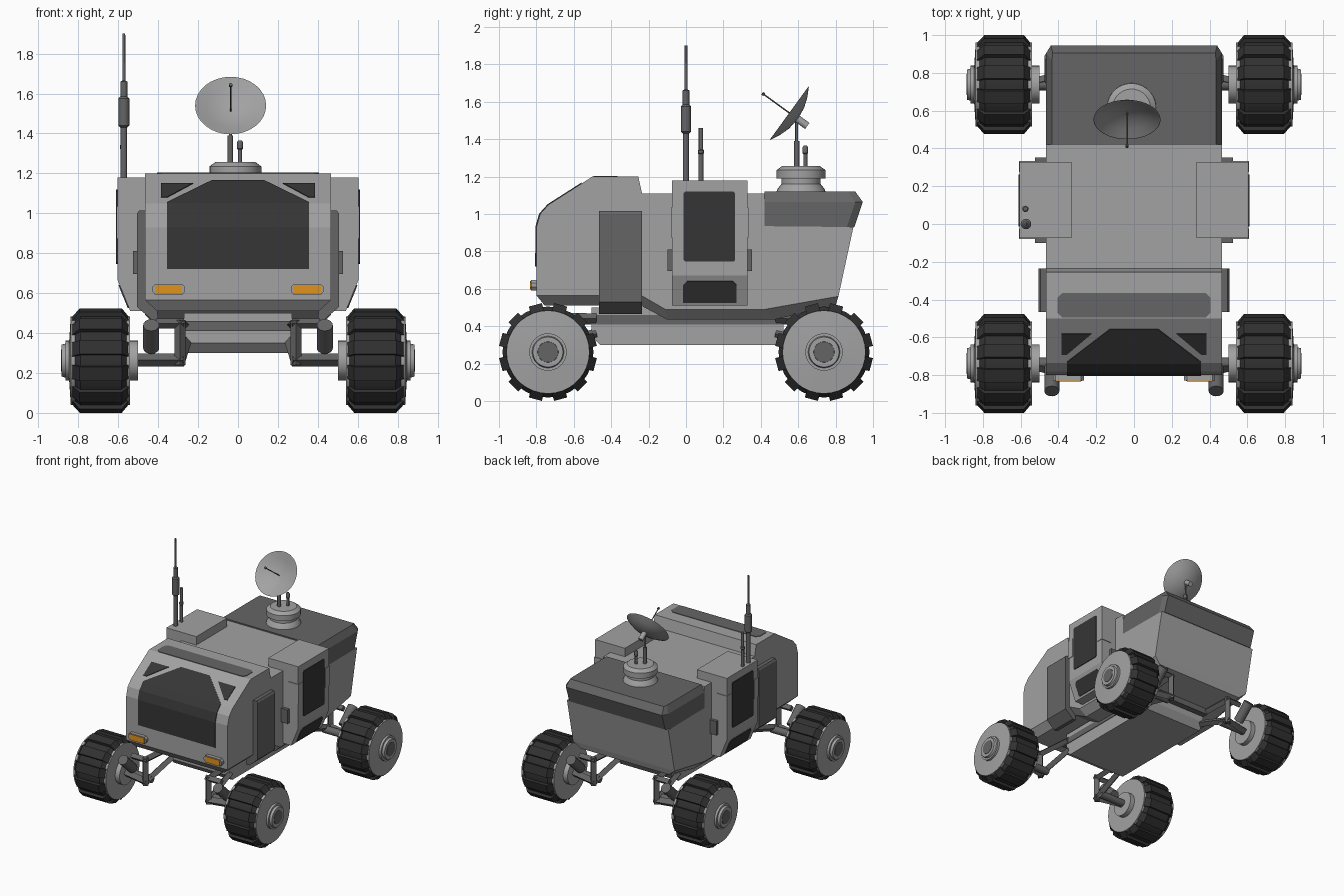
import bpy, bmesh, math
from mathutils import Vector

if "Cube" in bpy.data.objects:
    bpy.data.objects.remove(bpy.data.objects["Cube"])

def material(name, r, g, b):
    m = bpy.data.materials.new(name)
    m.diffuse_color = (r, g, b, 1)
    m.use_nodes = True
    m.node_tree.nodes["Principled BSDF"].inputs["Base Color"].default_value = m.diffuse_color
    return m

LIGHT = material("light grey", .36, .36, .36)
DARK = material("dark grey", .13, .13, .13)
GLASS = material("window black", .036, .036, .036)
RUBBER = material("tyre black", .03, .03, .03)
AMBER = material("amber", .75, .29, .012)

def finish(name, bm, mat, mirror="", smooth=False):
    me = bpy.data.meshes.new(name)
    bm.to_mesh(me)
    bm.free()
    me.materials.append(mat)
    ob = bpy.data.objects.new(name, me)
    bpy.context.collection.objects.link(ob)
    if smooth:
        bpy.ops.object.select_all(action='DESELECT')
        ob.select_set(True)
        bpy.context.view_layer.objects.active = ob
        bpy.ops.object.shade_smooth_by_angle(angle=math.radians(32))
    if mirror:
        mod = ob.modifiers.new("mirror", 'MIRROR')
        mod.use_axis = ("x" in mirror, "y" in mirror, False)
        mod.use_mirror_merge = False
    return ob

def add_loft(bm, rings):
    vs = [[bm.verts.new(p) for p in ring] for ring in rings]
    n = len(rings[0])
    faces = [bm.faces.new(vs[0]), bm.faces.new(vs[-1])]
    for a, b in zip(vs, vs[1:]):
        for i in range(n):
            j = (i + 1) % n
            faces.append(bm.faces.new((a[i], a[j], b[j], b[i])))
    bmesh.ops.recalc_face_normals(bm, faces=faces)

def loft(name, rings, mat, mirror="", smooth=False):
    bm = bmesh.new()
    add_loft(bm, rings)
    return finish(name, bm, mat, mirror, smooth)

def prism(name, pts, axis, a, b, mat, mirror=""):
    put = {"x": lambda u, v, d: (d, u, v), "y": lambda u, v, d: (u, d, v),
           "z": lambda u, v, d: (u, v, d)}[axis]
    return loft(name, [[put(u, v, d) for u, v in pts] for d in (a, b)], mat, mirror)

def box(name, x, y, z, mat, mirror=""):
    pts = [(x[0], y[0]), (x[1], y[0]), (x[1], y[1]), (x[0], y[1])]
    return prism(name, pts, "z", z[0], z[1], mat, mirror)

def lathe(name, profile, base, axis, mat, mirror="", n=24, smooth=True):
    axis = Vector(axis).normalized()
    side = axis.orthogonal().normalized()
    up = axis.cross(side)
    rings = []
    for d, r in profile:
        rings.append([Vector(base) + axis * d + r * (side * math.cos(t) + up * math.sin(t))
                      for t in [2 * math.pi * (i + .5) / n for i in range(n)]])
    return loft(name, rings, mat, mirror, smooth)

def rod(name, p, q, r, mat, mirror="", n=12):
    d = Vector(q) - Vector(p)
    return lathe(name, [(0, r), (d.length, r)], p, d, mat, mirror, n, n > 4)

def drape(name, pts, surface, facing, mat, mirror=""):
    """Thin plate that follows a (depth, z) surface line."""
    bm = bmesh.new()
    bm.faces.new([bm.verts.new((u, 0, z)) for u, z in pts])
    for _, z in surface:
        bmesh.ops.bisect_plane(bm, geom=bm.verts[:] + bm.edges[:] + bm.faces[:],
                               plane_co=(0, 0, z), plane_no=(0, 0, 1))
    for v in bm.verts:
        u, z = v.co.x, v.co.z
        for (d0, z0), (d1, z1) in zip(surface, surface[1:]):
            if z0 - 1e-5 <= z <= z1 + 1e-5:
                d = d0 + (d1 - d0) * (z - z0) / (z1 - z0)
        v.co = (u, d - .003, z) if facing == "front" else (d + .003, u, z)
    ob = finish(name, bm, mat)
    sol = ob.modifiers.new("thickness", 'SOLIDIFY')
    sol.thickness, sol.offset = .006, 0
    if mirror:
        mod = ob.modifiers.new("mirror", 'MIRROR')
        mod.use_mirror_merge = False
    return ob

# Hull: side profile, then a chamfered keel below it
NOSE = [(-.80, .565), (-.80, .93), (-.78, 1.0), (-.735, 1.05), (-.50, 1.2)]
prism("hull", NOSE + [(-.255, 1.2), (-.235, 1.11), (.42, 1.11), (.42, .935), (.895, .93),
                      (.815, .56), (.42, .49), (-.11, .49), (-.24, .565)], "x", -.465, .465, LIGHT)
keel = [(-.80, .565, -.755, .51), (-.24, .565, -.24, .51), (-.11, .49, -.10, .435),
        (.42, .49, .47, .435), (.815, .56, .80, .51)]
loft("keel", [[(.465, a, b), (.405, c, d), (-.405, c, d), (-.465, a, b)] for a, b, c, d in keel], LIGHT)

# Rear deck cover
deck = [(.465, .44, .90, .93), (.465, .44, .945, 1.065), (.435, .43, .905, 1.12)]
loft("rear_deck", [[(-w, .42, z), (w, .42, z), (w, y - .04, z), (b, y, z), (-b, y, z), (-w, y - .04, z)]
                   for w, b, y, z in deck], DARK)

# Chassis
prism("chassis", [(-.505, .5), (-.505, .35), (-.46, .30), (.48, .30), (.52, .36), (.52, .5)],
      "x", -.27, .27, LIGHT)
box("chassis_flange", (-.275, .275), (-.55, .57), (.41, .46), DARK)

# Windscreen, corner windows and roof stripe
drape("windscreen", [(-.355, .72), (.355, .72), (.355, 1.055), (.13, 1.165), (-.13, 1.165), (-.355, 1.055)],
      NOSE, "front", GLASS)
drape("corner_window", [(.385, 1.15), (.385, 1.08), (.355, 1.08), (.225, 1.15)], NOSE, "front", GLASS, "x")
prism("roof_stripe", [(-.38, -.495), (.38, -.495), (.405, -.47), (.405, -.39), (.38, -.365),
                      (-.38, -.365), (-.405, -.39), (-.405, -.47)], "z", 1.197, 1.204, DARK)

# Headlights
prism("headlight_housing", [(.265, .61), (.28, .59), (.415, .59), (.43, .61), (.43, .63), (.415, .647),
                            (.28, .647), (.265, .63)], "y", -.828, -.79, LIGHT, "x")
box("headlight_lens", (.28, .415), (-.834, -.82), (.595, .642), AMBER, "x")

# Side panels
prism("side_panel", [(.44, 1.015), (.495, 1.015), (.505, 1.0), (.505, .53), (.43, .465), (.40, .465)],
      "y", -.465, -.235, DARK, "x")

# Door pods with windows, grips and hinge blocks
POD = [(.54, .51), (.605, .67), (.605, 1.18)]
prism("door_pod", POD + [(.33, 1.18), (.33, .51)], "y", -.075, .328, LIGHT, "x")
drape("door_window", [(-.013, .755), (-.003, .745), (.253, .745), (.263, .755), (.263, 1.11),
                      (.253, 1.12), (-.003, 1.12), (-.013, 1.11)], POD, "side", GLASS, "x")
drape("lower_window", [(-.015, .525), (.27, .525), (.27, .62), (.25, .64), (.005, .64), (-.015, .62)],
      POD, "side", GLASS, "x")
for y in ((-.08, -.025), (.275, .333)):
    box("door_grip", (.515, .609), y, (.875, 1.035), LIGHT, "x")
box("hinge_block", (.44, .525), (-.10, .352), (.695, .81), DARK, "x")

# Wheels, mirrored to all four corners
WY, WZ = .738, .262
hub = (0, WY, WZ)
lathe("tyre", [(.548, .212), (.585, .243), (.79, .243), (.83, .212)], hub, (1, 0, 0), RUBBER, "xy", 36)
bm = bmesh.new()
for k in range(12):
    t = 2 * math.pi * (k + .5) / 12
    out, tan = Vector((0, math.cos(t), math.sin(t))), Vector((0, -math.sin(t), math.cos(t)))
    section = [(.545, .19), (.545, .215), (.582, .261), (.793, .261), (.834, .215), (.834, .19)]
    add_loft(bm, [[Vector((x, WY, WZ)) + out * r + tan * s for x, r in section] for s in (-.036, .036)])
finish("tyre_lugs", bm, RUBBER, "xy")
lathe("wheel_disc", [(.50, .085), (.50, .10), (.54, .10), (.54, .222), (.838, .222), (.846, .10),
                     (.865, .10), (.865, .085), (.884, .08)], hub, (1, 0, 0), LIGHT, "xy", 36)
lathe("hub_cap", [(.87, .058), (.887, .055)], hub, (1, 0, 0), DARK, "xy")

# Suspension
rod("axle", (.27, WY, WZ + .005), (.56, WY, WZ + .005), .03, DARK, "xy")
rod("lower_arm", (.27, .80, .265), (.50, .75, .265), .032, DARK, "xy", 4)
rod("upright", (.29, .80, .24), (.29, .80, .465), .028, DARK, "xy", 4)
rod("upper_arm", (.27, .80, .448), (.41, .80, .448), .026, DARK, "xy", 4)
rod("trailing_upper", (.27, .48, .44), (.29, .80, .448), .028, DARK, "xy", 4)
rod("trailing_lower", (.26, .48, .36), (.29, .80, .262), .028, DARK, "xy", 4)
rod("damper", (.435, .76, .325), (.435, .885, .44), .04, DARK, "xy", 16)

# Whip antennas on the left pod
lathe("tall_antenna", [(1.17, .017), (1.43, .017), (1.44, .028), (1.575, .028), (1.585, .018), (1.66, .018),
                       (1.665, .008), (1.9, .007)], (-.572, 0, 0), (0, 0, 1), DARK, n=12)
lathe("short_antenna", [(1.17, .013), (1.32, .013), (1.325, .017), (1.34, .017), (1.345, .012), (1.46, .012)],
      (-.575, .08, 0), (0, 0, 1), DARK, n=12)

# Dish turret and dish
lathe("dish_turret", [(1.11, .135), (1.135, .125), (1.16, .105), (1.19, .105), (1.19, .13), (1.235, .13),
                      (1.257, .10)], (-.013, .615, 0), (0, 0, 1), LIGHT, n=28)
lathe("dish_mast", [(1.25, .014), (1.39, .014), (1.39, .008), (1.5, .008)], (-.038, .592, 0), (0, 0, 1), DARK, n=12)
lathe("turret_post", [(1.25, .011), (1.32, .011), (1.325, .015), (1.355, .015), (1.365, .009)],
      (.01, .638, 0), (0, 0, 1), DARK, n=12)
AIM, MID = (0, -.81, .588), (-.037, .553, 1.54)
lathe("dish", [(-.055, .006), (-.047, .07), (-.028, .125), (0, .178), (.001, .173), (-.021, .122),
               (-.04, .07), (-.047, .006)], MID, AIM, LIGHT, n=32)
lathe("dish_mount", [(-.118, .02), (-.05, .02)], MID, AIM, LIGHT, n=16)
lathe("dish_feed", [(-.05, .004), (.165, .004), (.167, .009), (.18, .009)], MID, AIM, DARK, n=10)
